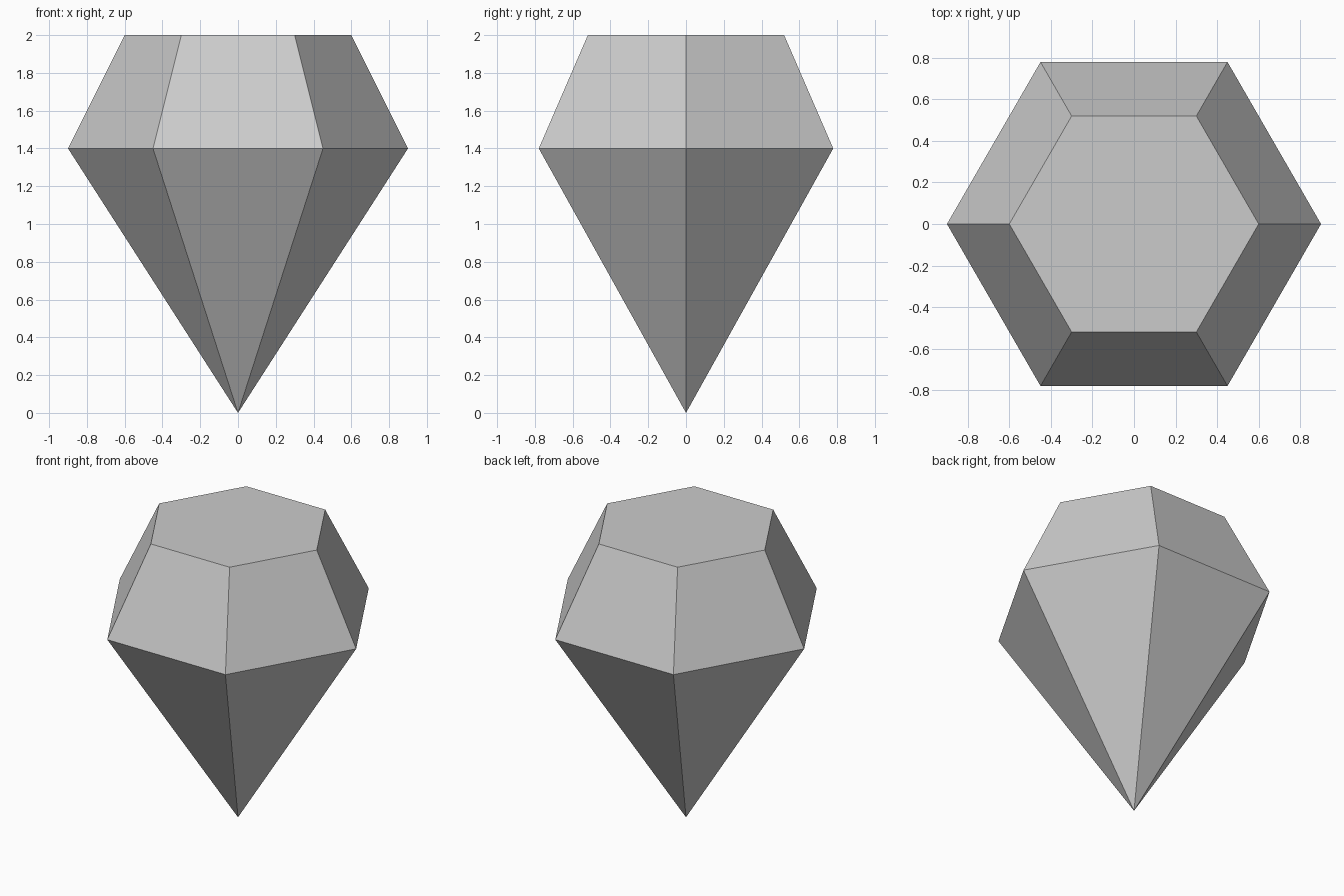
import bpy, bmesh, math

if "Cube" in bpy.data.objects:
    bpy.data.objects.remove(bpy.data.objects["Cube"])

SIDES = 6
GIRDLE_R, GIRDLE_Z = 0.9, 1.4
TABLE_R, TABLE_Z = 0.6, 2.0


def ring(bm, radius, z):
    """Hexagonal loop of vertices with corners on the x axis."""
    return [bm.verts.new((radius * math.cos(math.tau * i / SIDES),
                          radius * math.sin(math.tau * i / SIDES), z))
            for i in range(SIDES)]


# Cut gem: pointed pavilion, tapered crown and flat table
bm = bmesh.new()
tip = bm.verts.new((0, 0, 0))
girdle = ring(bm, GIRDLE_R, GIRDLE_Z)
table = ring(bm, TABLE_R, TABLE_Z)
for i in range(SIDES):
    j = (i + 1) % SIDES
    bm.faces.new((tip, girdle[j], girdle[i]))                 # pavilion facet
    bm.faces.new((girdle[i], girdle[j], table[j], table[i]))  # crown facet
bm.faces.new(table)                                           # table
bmesh.ops.recalc_face_normals(bm, faces=bm.faces)

mesh = bpy.data.meshes.new("gem")
bm.to_mesh(mesh)
bm.free()
gem = bpy.data.objects.new("gem", mesh)
bpy.context.collection.objects.link(gem)

# Plain light grey
grey = bpy.data.materials.new("light_grey")
grey.diffuse_color = (0.6, 0.6, 0.6, 1)
grey.use_nodes = True
grey.node_tree.nodes["Principled BSDF"].inputs["Base Color"].default_value = grey.diffuse_color
mesh.materials.append(grey)
